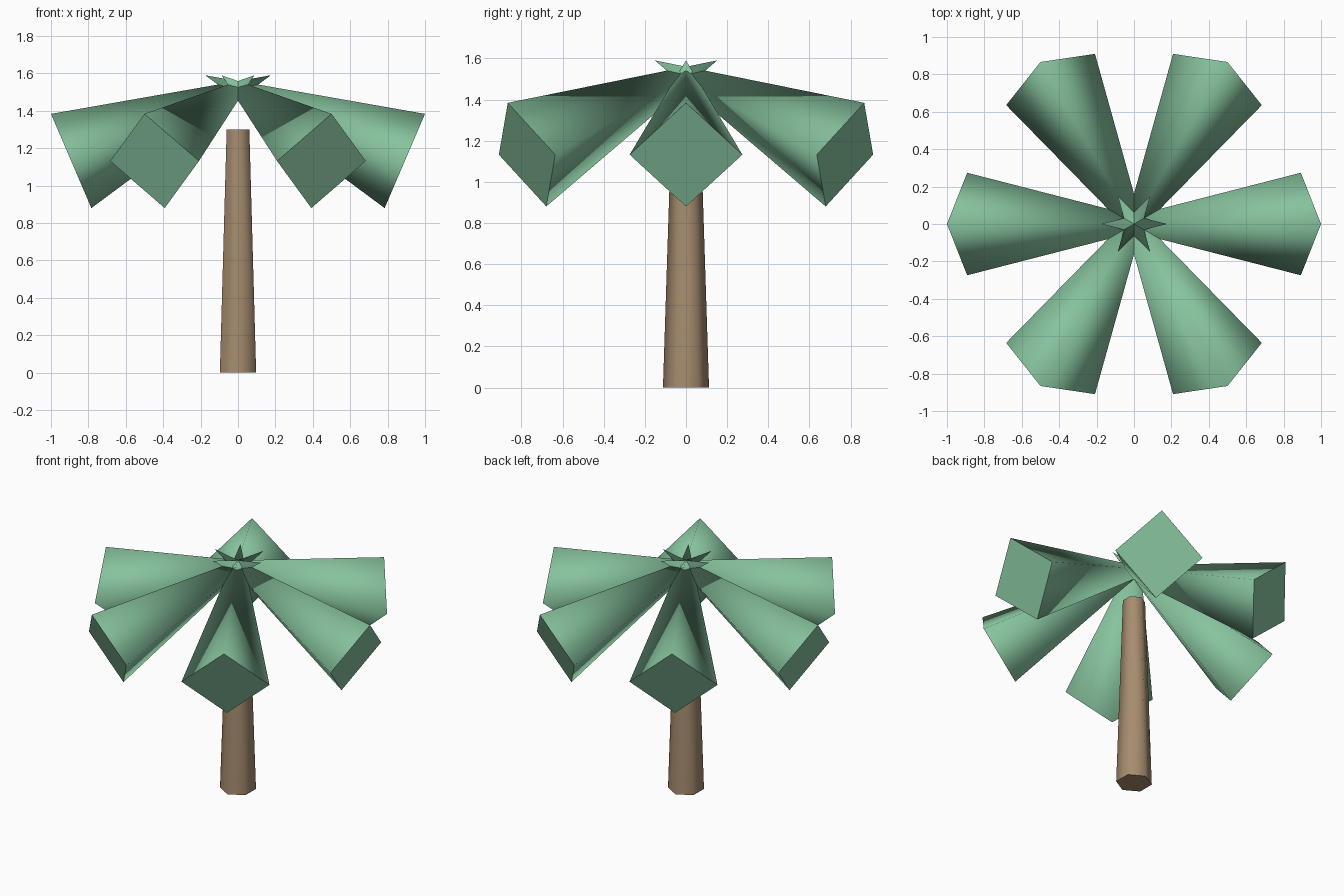
import bpy
import math
from mathutils import Matrix, Vector

cube = bpy.data.objects.get("Cube")
if cube:
    bpy.data.objects.remove(cube, do_unlink=True)


def make_material(name, colour):
    mat = bpy.data.materials.new(name)
    mat.use_nodes = True
    mat.diffuse_color = colour
    mat.node_tree.nodes["Principled BSDF"].inputs["Base Color"].default_value = colour
    return mat


def make_cone(name, sides, r_base, r_top, base, tip, mat, spin, smooth_angle):
    """Cone whose axis runs from base to tip (in the xz plane), spun about z."""
    axis = tip - base
    tilt = math.atan2(axis.x, axis.z)
    bpy.ops.mesh.primitive_cone_add(vertices=sides, radius1=r_base,
                                    radius2=r_top, depth=axis.length)
    obj = bpy.context.object
    obj.name = name
    obj.data.name = name
    obj.data.materials.append(mat)
    obj.matrix_world = (Matrix.Rotation(spin, 4, 'Z')
                        @ Matrix.Translation((base + tip) / 2)
                        @ Matrix.Rotation(tilt, 4, 'Y'))
    bpy.ops.object.shade_smooth_by_angle(angle=math.radians(smooth_angle))
    return obj


bark = make_material("bark brown", (0.38, 0.262, 0.158, 1))
leaf = make_material("leaf green", (0.242, 0.546, 0.342, 1))

# Tapered six-sided trunk
make_cone("trunk", 6, 0.112, 0.07, Vector((0, 0, 0)), Vector((0, 0, 1.3)),
          bark, 0, 65)

# Ring of drooping square fronds whose tips cross at the crown
for i in range(6):
    make_cone(f"frond_{i + 1}", 4, 0.274, 0, Vector((0.892, 0, 1.132)),
              Vector((-0.175, 0, 1.59)), leaf, i * math.tau / 6, 93)
